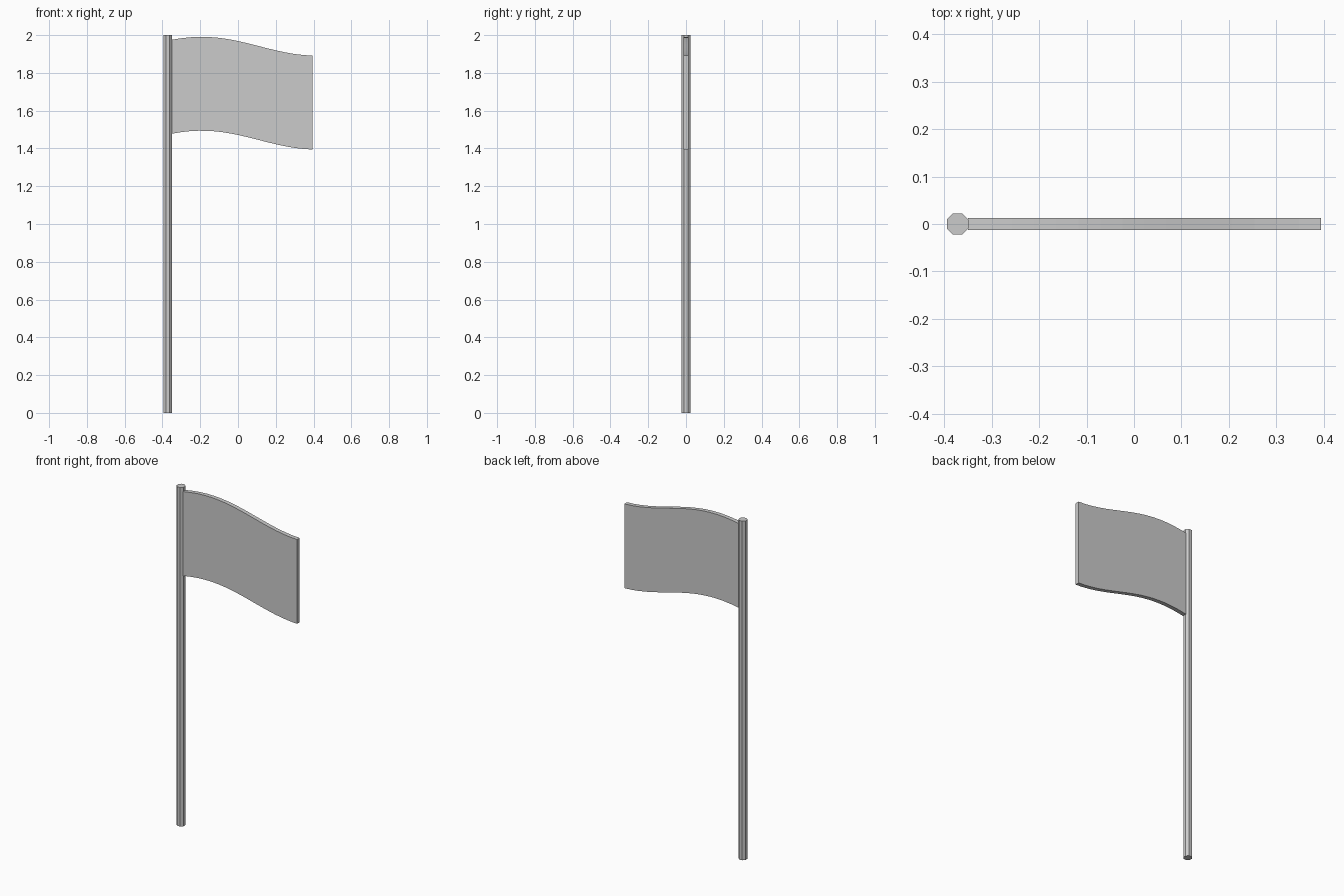
import bpy, bmesh, math

if "Cube" in bpy.data.objects:
    bpy.data.objects.remove(bpy.data.objects["Cube"])

# Octagonal pole, flat sides facing the axes
bpy.ops.mesh.primitive_cylinder_add(vertices=8, radius=0.0245, depth=2,
                                    location=(-0.372, 0, 1),
                                    rotation=(0, 0, math.pi / 8))
bpy.context.object.name = "pole"

# Waving flag: wavy outline extruded through its thickness
X0, X1, STEPS = -0.35, 0.394, 16
HEIGHT, THICK = 0.497, 0.025


def wave(x):
    return 1.941 + 0.05 * math.cos(math.pi * (x + 0.192) / 0.61)


xs = [X0 + (X1 - X0) * i / STEPS for i in range(STEPS + 1)]
bm = bmesh.new()
low = [bm.verts.new((x, -THICK / 2, wave(x) - HEIGHT)) for x in xs]
top = [bm.verts.new((x, -THICK / 2, wave(x))) for x in xs]
face = bm.faces.new(low + top[::-1])
ext = bmesh.ops.extrude_face_region(bm, geom=[face], use_keep_orig=True)
moved = [g for g in ext["geom"] if isinstance(g, bmesh.types.BMVert)]
bmesh.ops.translate(bm, verts=moved, vec=(0, THICK, 0))
bmesh.ops.recalc_face_normals(bm, faces=bm.faces)
mesh = bpy.data.meshes.new("flag")
bm.to_mesh(mesh)
bm.free()
flag = bpy.data.objects.new("flag", mesh)
bpy.context.collection.objects.link(flag)
